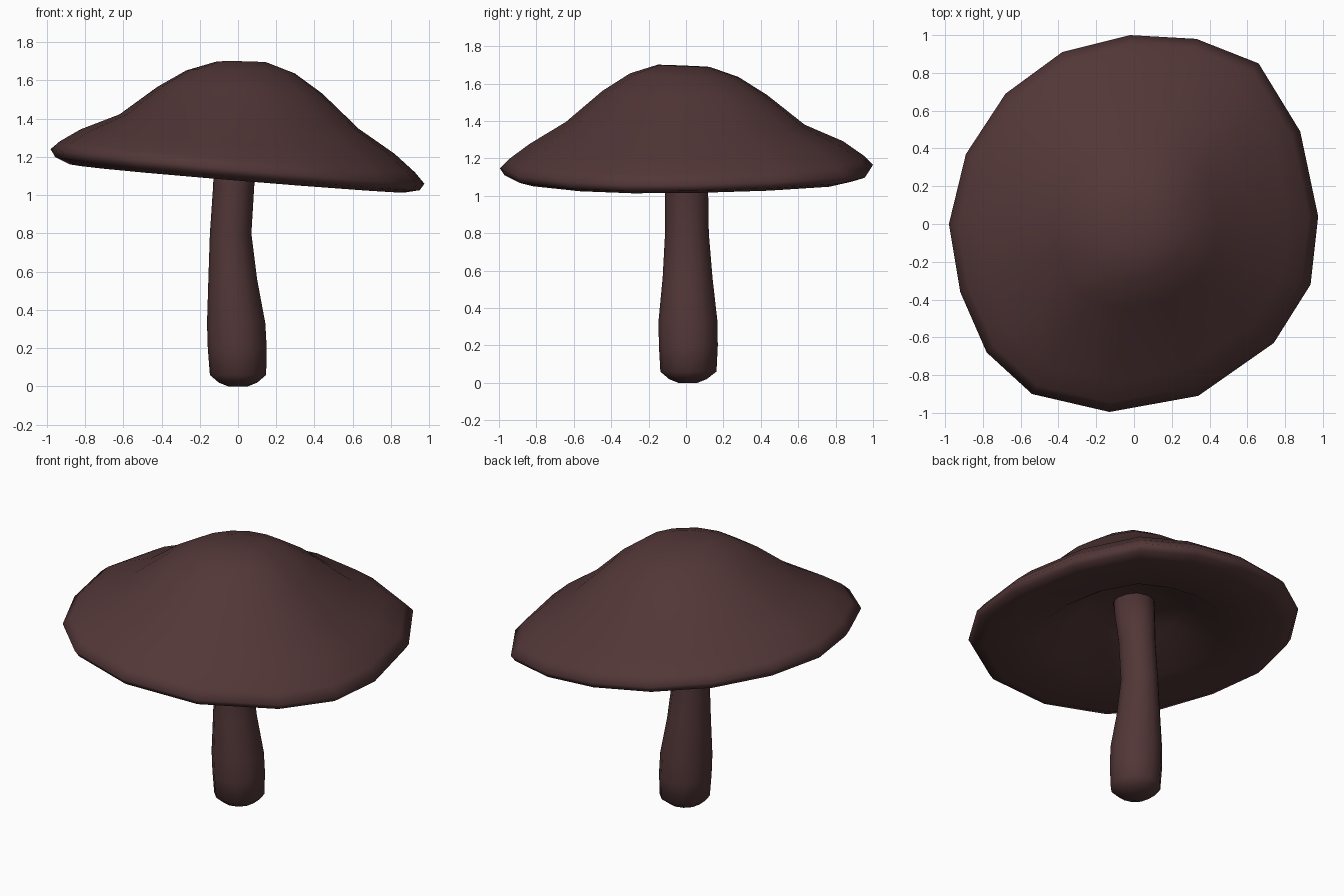
import bpy, bmesh
from math import cos, sin, pi

if "Cube" in bpy.data.objects:
    bpy.data.objects.remove(bpy.data.objects["Cube"])

brown = bpy.data.materials.new("dark reddish brown")
brown.diffuse_color = (0.084, 0.037, 0.038, 1.0)
brown.use_nodes = True
brown.node_tree.nodes["Principled BSDF"].inputs["Base Color"].default_value = brown.diffuse_color


def loft(name, rings):
    """Skin a list of equal-length point rings and cap both ends."""
    bm = bmesh.new()
    loops = [[bm.verts.new(p) for p in ring] for ring in rings]
    n = len(loops[0])
    for a, b in zip(loops, loops[1:]):
        for i in range(n):
            j = (i + 1) % n
            bm.faces.new((a[i], a[j], b[j], b[i]))
    bm.faces.new(loops[0])
    bm.faces.new(loops[-1])
    bmesh.ops.recalc_face_normals(bm, faces=bm.faces)
    for f in bm.faces:
        f.smooth = True
    mesh = bpy.data.meshes.new(name)
    bm.to_mesh(mesh)
    bm.free()
    mesh.materials.append(brown)
    obj = bpy.data.objects.new(name, mesh)
    bpy.context.collection.objects.link(obj)
    return obj


# Cap: irregular 16-sided rim, scaled inwards along a radial profile
rim = [(0.975, 0.04), (0.88, 0.49), (0.66, 0.85), (0.33, 0.98),
       (-0.02, 1.0), (-0.38, 0.91), (-0.68, 0.69), (-0.89, 0.37),
       (-0.98, 0.0), (-0.92, -0.36), (-0.78, -0.68), (-0.54, -0.90),
       (-0.13, -0.995), (0.34, -0.91), (0.74, -0.63), (0.935, -0.32)]
cap_profile = [(0.14, 1.695), (0.29, 1.645), (0.44, 1.55), (0.64, 1.385),
               (0.84, 1.28), (0.95, 1.20), (1.0, 1.15), (0.975, 1.112),
               (0.90, 1.088), (0.56, 1.115), (0.30, 1.28), (0.08, 1.32)]


def cap_ring(s, z):
    # the rim tilts down to the right; the crown leans slightly to the front right
    lean = max(0.0, 1 - s) if z > 1.35 else 0.0
    return [(x * s + 0.02 * lean, y * s - 0.015 * lean,
             z + s * s * (-0.093 * x + 0.015 * y) - 0.05 * lean * y * s)
            for x, y in rim]


loft("mushroom_cap", [cap_ring(s, z) for s, z in cap_profile])

# Stem: bent tapering column (z, x min, x max, y min, y max)
stem_sections = [(0.0, -0.05, 0.05, -0.04, 0.06),
                 (0.02, -0.10, 0.10, -0.09, 0.11),
                 (0.06, -0.147, 0.147, -0.137, 0.163),
                 (0.20, -0.158, 0.15, -0.145, 0.17),
                 (0.33, -0.162, 0.143, -0.147, 0.168),
                 (0.56, -0.155, 0.10, -0.125, 0.142),
                 (0.80, -0.147, 0.07, -0.112, 0.122),
                 (1.05, -0.13, 0.085, -0.113, 0.118),
                 (1.36, -0.12, 0.13, -0.13, 0.13)]
SIDES = 12


def stem_ring(z, x0, x1, y0, y1):
    return [((x0 + x1) / 2 + (x1 - x0) / 2 * cos(2 * pi * i / SIDES),
             (y0 + y1) / 2 + (y1 - y0) / 2 * sin(2 * pi * i / SIDES), z)
            for i in range(SIDES)]


loft("mushroom_stem", [stem_ring(*s) for s in stem_sections])
